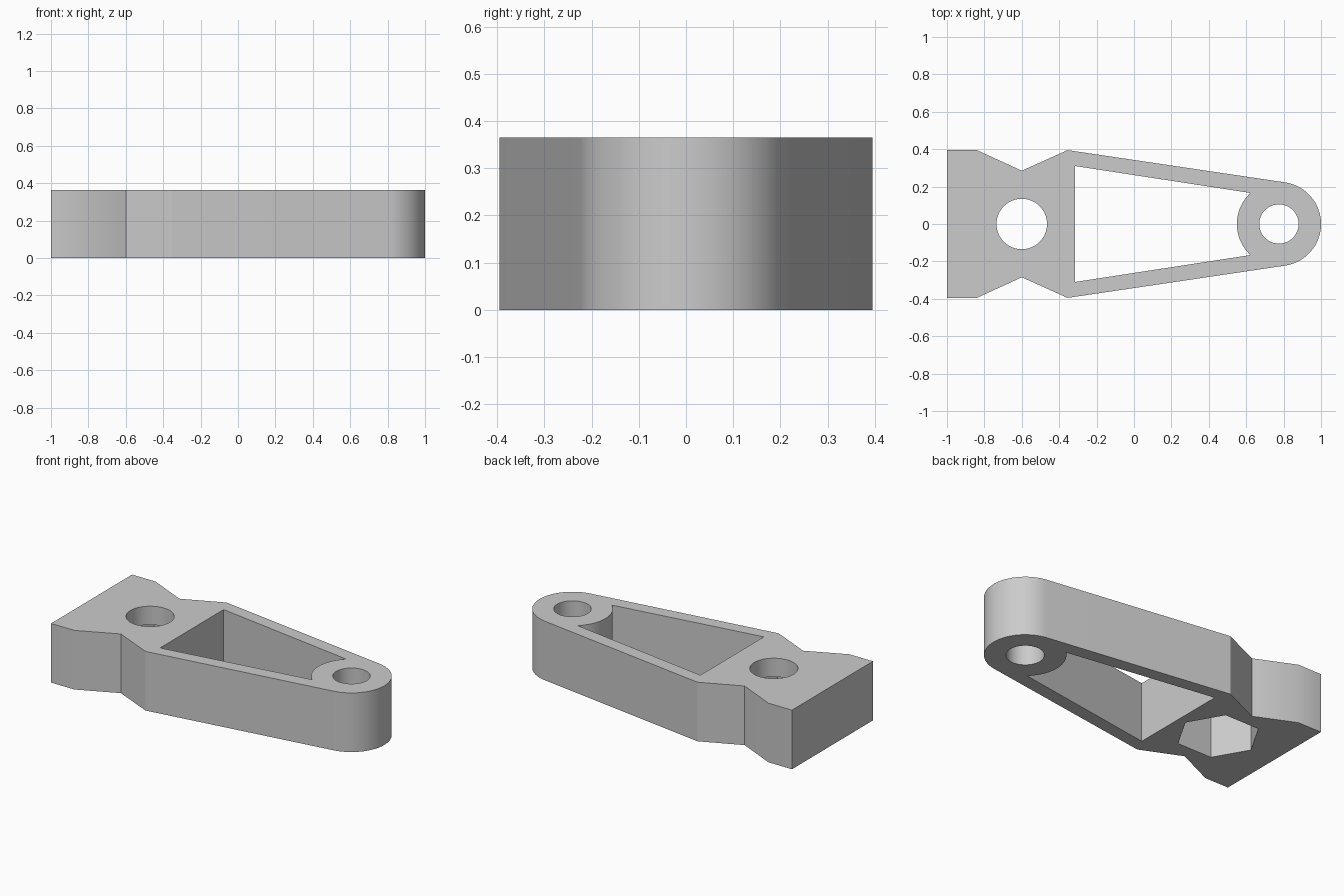
import bpy
import bmesh
from math import atan2, acos, hypot, cos, sin, pi

if "Cube" in bpy.data.objects:
    bpy.data.objects.remove(bpy.data.objects["Cube"], do_unlink=True)

HEIGHT = 0.365
PIVOT_X, BOSS_R = 0.775, 0.225      # rounded end
BOLT_X = -0.6                       # bolt hole in the block end

grey = bpy.data.materials.new("light grey")
grey.use_nodes = True
grey.diffuse_color = (0.6, 0.6, 0.6, 1)
grey.node_tree.nodes["Principled BSDF"].inputs["Base Color"].default_value = (0.6, 0.6, 0.6, 1)


def arc(cx, r, start, end, steps):
    angles = [start + (end - start) * i / steps for i in range(steps + 1)]
    return [(cx + r * cos(a), r * sin(a)) for a in angles]


def prism(name, outline, z0, z1):
    """Extrude a counter-clockwise outline from z0 to z1."""
    bm = bmesh.new()
    face = bm.faces.new([bm.verts.new((x, y, z0)) for x, y in outline])
    top = bmesh.ops.extrude_face_region(bm, geom=[face])["geom"]
    for v in top:
        if isinstance(v, bmesh.types.BMVert):
            v.co.z = z1
    bmesh.ops.recalc_face_normals(bm, faces=bm.faces)
    mesh = bpy.data.meshes.new(name)
    bm.to_mesh(mesh)
    bm.free()
    mesh.materials.append(grey)
    obj = bpy.data.objects.new(name, mesh)
    bpy.context.collection.objects.link(obj)
    return obj


# Arm body: notched block tapering tangentially into the rounded end
half = [(-0.355, 0.395), (BOLT_X, 0.285), (-0.84, 0.395), (-1, 0.395)]
dx, dy = half[0][0] - PIVOT_X, half[0][1]
tangent = atan2(dy, dx) - acos(BOSS_R / hypot(dx, dy))
outline = arc(PIVOT_X, BOSS_R, -tangent, tangent, 48) + half
outline += [(x, -y) for x, y in reversed(half)]
arm = prism("lever_arm", outline, 0, HEIGHT)

# Cutters: tapered window hugging the boss, two round holes, hex nut recess
edge = atan2(0.166, -0.152)
window = [(-0.315, 0.31), (-0.315, -0.31)]
window += arc(PIVOT_X, BOSS_R, 2 * pi - edge, edge, 32)
through = (-0.1, HEIGHT + 0.1)
cutters = [
    prism("window_cutter", window, *through),
    prism("pivot_hole_cutter", arc(PIVOT_X, 0.105, 0, 2 * pi, 48)[:-1], *through),
    prism("bolt_hole_cutter", arc(BOLT_X, 0.135, 0, 2 * pi, 48)[:-1], *through),
    prism("nut_recess_cutter", arc(BOLT_X, 0.233, 0, 2 * pi, 6)[:-1], -0.1, 0.25),
]
for cutter in cutters:
    cutter.hide_render = True
    mod = arm.modifiers.new(cutter.name, "BOOLEAN")
    mod.operation = "DIFFERENCE"
    mod.solver = "EXACT"
    mod.object = cutter

# Bake the cuts and discard the cutters
bpy.context.view_layer.update()
graph = bpy.context.evaluated_depsgraph_get()
cut_mesh = bpy.data.meshes.new_from_object(arm.evaluated_get(graph))
arm.modifiers.clear()
arm.data = cut_mesh
for cutter in cutters:
    bpy.data.objects.remove(cutter, do_unlink=True)

# Smooth the round walls, keep the corners crisp
bpy.ops.object.select_all(action="DESELECT")
arm.select_set(True)
bpy.context.view_layer.objects.active = arm
bpy.ops.object.shade_smooth_by_angle(angle=pi / 6)
